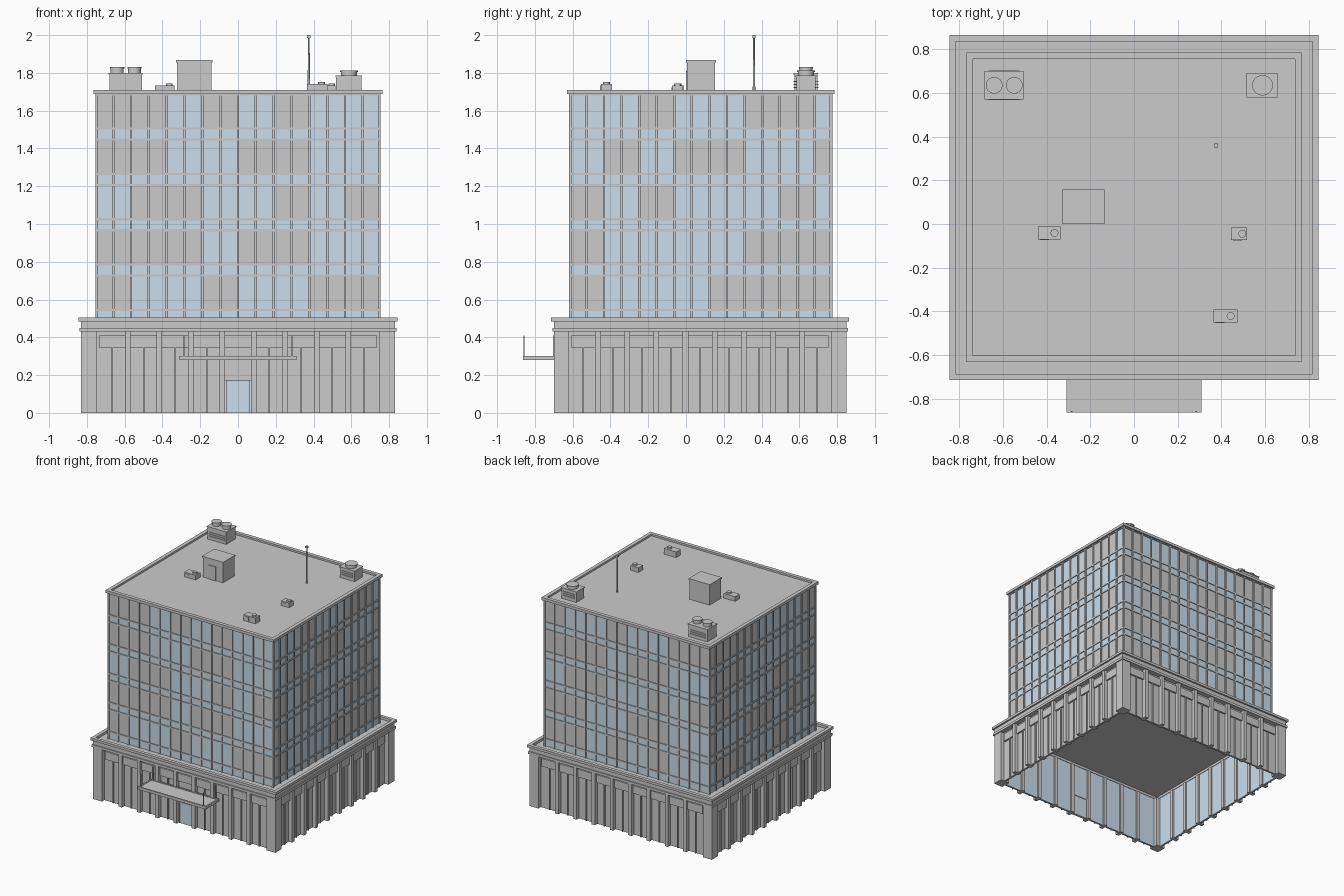
import bpy, bmesh
from mathutils import Matrix, Vector

if "Cube" in bpy.data.objects:
    bpy.data.objects.remove(bpy.data.objects["Cube"])

def material(name, col):
    m = bpy.data.materials.new(name)
    m.diffuse_color = (*col, 1)
    m.use_nodes = True
    m.node_tree.nodes["Principled BSDF"].inputs["Base Color"].default_value = m.diffuse_color
    return m

GLASS = material("blue_glass", (0.60, 0.73, 0.83))

def finish(name, bm, mat=None):
    me = bpy.data.meshes.new(name)
    bm.to_mesh(me)
    bm.free()
    ob = bpy.data.objects.new(name, me)
    bpy.context.collection.objects.link(ob)
    if mat:
        me.materials.append(mat)
    return ob

def add_box(bm, b):
    x0, x1, y0, y1, z0, z1 = b
    mid = Vector(((x0 + x1) / 2, (y0 + y1) / 2, (z0 + z1) / 2))
    size = Matrix.Diagonal((abs(x1 - x0), abs(y1 - y0), abs(z1 - z0), 1))
    bmesh.ops.create_cube(bm, size=1, matrix=Matrix.Translation(mid) @ size)

def boxes(name, items, mat=None):
    bm = bmesh.new()
    for b in items:
        add_box(bm, b)
    return finish(name, bm, mat)

def cylinder(name, x, y, z0, z1, r, r2=None, seg=24):
    bm = bmesh.new()
    bmesh.ops.create_cone(bm, cap_ends=True, segments=seg, radius1=r,
                          radius2=r if r2 is None else r2, depth=z1 - z0,
                          matrix=Matrix.Translation((x, y, (z0 + z1) / 2)))
    ob = finish(name, bm)
    for p in ob.data.polygons:
        p.use_smooth = abs(p.normal.z) < 0.7
    return ob

def on_side(rect, side, u0, u1, d0, d1, z0, z1):
    """Box on one wall: u runs along the wall, d is depth inwards from it."""
    x0, x1, y0, y1 = rect
    if side == "front":
        return (u0, u1, y0 + d0, y0 + d1, z0, z1)
    if side == "back":
        return (u0, u1, y1 - d1, y1 - d0, z0, z1)
    if side == "right":
        return (x1 - d1, x1 - d0, u0, u1, z0, z1)
    return (x0 + d0, x0 + d1, u0, u1, z0, z1)

def ring(rect, w, z0, z1):
    x0, x1, y0, y1 = rect
    return [(x0, x1, y0, y0 + w, z0, z1), (x0, x1, y1 - w, y1, z0, z1),
            (x0, x0 + w, y0 + w, y1 - w, z0, z1), (x1 - w, x1, y0 + w, y1 - w, z0, z1)]

def grow(rect, g):
    return (rect[0] - g, rect[1] + g, rect[2] - g, rect[3] + g)

SIDES = ("front", "right", "back", "left")

# Podium: open underneath, corner piers, nine bays per side
POD = (-0.83, 0.83, -0.70, 0.85)
CORNER, BAYS = 0.08, 9
piers, panels, lintels, glazing, mullions = [], [], [], [], []
for cx in (POD[0], POD[1] - CORNER):
    for cy in (POD[2], POD[3] - CORNER):
        piers.append((cx, cx + CORNER, cy, cy + CORNER, 0, 0.43))
for s in SIDES:
    a, b = (POD[0], POD[1]) if s in ("front", "back") else (POD[2], POD[3])
    a, b = a + CORNER, b - CORNER
    step = (b - a) / BAYS
    for i in range(BAYS):
        u = a + i * step
        if i:
            piers.append(on_side(POD, s, u - .015, u + .015, 0, .06, 0, .43))
        l, r, m = u + .015, u + step - .015, u + step / 2
        door = s == "front" and i == BAYS // 2
        panels.append(on_side(POD, s, u, u + step, .032, .042, .17 if door else 0, .45))
        glazing.append(on_side(POD, s, u, u + step, .042, .048, .17 if door else 0, .45))
        lintels.append(on_side(POD, s, l, r, .018, .032, .345, .41))
        if not door:
            mullions.append(on_side(POD, s, m - .004, m + .004, .022, .032, 0, .345))
boxes("podium_piers", piers)
boxes("podium_panels", panels)
boxes("podium_lintels", lintels)
boxes("podium_mullions", mullions)
boxes("podium_inner_glazing", glazing, GLASS)
boxes("podium_lower_cornice", ring(grow(POD, .008), .06, .43, .45))
boxes("podium_roof", [(*POD, .45, .485)])
boxes("podium_parapet", ring(grow(POD, .014), .028, .485, .505))

# Entrance door and canopy
boxes("entrance_door", [(-.055, .055, -.675, -.655, 0, .17)], GLASS)
boxes("door_frame", [(-.062, -.055, -.68, -.65, 0, .17), (.055, .062, -.68, -.65, 0, .17),
                     (-.062, .062, -.68, -.65, .165, .175)])
boxes("canopy_slab", [(-.305, .305, -.855, -.69, .285, .297)])
boxes("canopy_rim", ring((-.31, .31, -.862, -.69), .012, .28, .302))
boxes("canopy_rods", [(x - .003, x + .003, -.861, -.855, .30, .41) for x in (-.285, .285)])
boxes("canopy_wall_rods", [(x - .003, x + .003, -.705, -.69, .30, .41) for x in (-.285, .285)])

# Tower: pairs of panes, B for blue glass and G for grey blind, top floor last
TOW = (-0.755, 0.755, -0.62, 0.775)
FRONT = ["GBBGBBGG", "GGGBGGBB", "BGGBBGBG", "GGBBGGBB", "GGBGBGBB"]
RIGHT = ["GBBBGGGG", "GBBBBGGG", "GBGBBBGB", "BGBGGBBG", "BBGBBGGB"]
PATTERN = {"front": FRONT, "right": RIGHT,
           "back": [row[::-1] for row in FRONT[::-1]],
           "left": [row for row in RIGHT[::-1]]}
boxes("tower_core", [(*grow(TOW, -.014), .48, 1.69)])
blue, grey, bands, frames, rails = [], [], [], [], []
for s in SIDES:
    long = s in ("front", "back")
    a, b = (TOW[0], TOW[1]) if long else (TOW[2], TOW[3])
    n = 16 if long else 15
    step = (b - a) / n
    for i in range(n + 1):
        u = min(max(a + i * step, a + .006), b - .006)
        frames.append(on_side(TOW, s, u - .006, u + .006, 0, .014, .485, 1.69))
    for f in range(5):
        z = .545 + .24 * f
        bands.append(on_side(TOW, s, a + .01, b - .01, .008, .014, z - .06, z))
        rails += [on_side(TOW, s, a, b, .002, .014, h - .006, h + .006)
                  for h in (z, z + .182)]
        for i in range(n):
            pane = on_side(TOW, s, a + i * step + .004, a + (i + 1) * step - .004,
                           .008, .014, z, z + .182)
            (blue if PATTERN[s][f][i // 2] == "B" else grey).append(pane)
boxes("tower_blue_panes", blue, GLASS)
boxes("tower_grey_panes", grey)
boxes("tower_spandrel_bands", bands, GLASS)
boxes("tower_mullions", frames)
boxes("tower_rails", rails)
boxes("tower_roof", [(*TOW, 1.685, 1.695)])
boxes("tower_parapet", ring(grow(TOW, .011), .03, 1.688, 1.71))

# Stair house on the roof
R = 1.69
boxes("stair_house", [(-.322, -.14, .005, .153, R, 1.855)])
boxes("stair_house_roof", [(-.327, -.135, 0, .158, 1.855, 1.867)])
boxes("stair_house_door", [(-.27, -.205, -.001, .006, R, 1.81)])

# Large cooling units with louvres and round fans
def cooler(name, x0, x1, y0, y1, top, fans, r, fan_top):
    boxes(name, [(x0 + .004, x1 - .004, y0 + .004, y1 - .004, R, top - .008),
                 (x0, x1, y0, y1, top - .008, top)])
    boxes(name + "_louvres", [(x0 + .02, x1 - .02, y0 - .002, y1 + .002, z, z + .006)
                              for z in [R + .03 + .016 * k for k in range(3)]])
    for k, fx in enumerate(fans):
        fy = (y0 + y1) / 2
        cylinder(f"{name}_fan_{k}", fx, fy, top, fan_top - .008, r * .9)
        cylinder(f"{name}_fan_cap_{k}", fx, fy, fan_top - .008, fan_top, r)

cooler("twin_cooler", -.685, -.505, .57, .70, 1.80, (-.64, -.548), .038, 1.83)
cooler("single_cooler", .515, .657, .58, .69, 1.785, (.588,), .047, 1.812)

# Small vents
for k, (x0, x1, y0, y1, top, cx) in enumerate([
        (-.44, -.336, -.071, -.011, 1.733, -.364),
        (.444, .517, -.073, -.016, 1.733, .496),
        (.364, .474, -.451, -.391, 1.742, .442)]):
    boxes(f"vent_{k}", [(x0, x1, y0, y1, R, top), (x0 + .01, x0 + .05, y0 - .003, y0, R + .01, top - .01)])
    cylinder(f"vent_cap_{k}", cx, (y0 + y1) / 2, top, top + .011, .018, seg=16)

# Antenna mast
cylinder("antenna_mast", .375, .36, R, 1.99, .007, .004, 8)
boxes("antenna_tip", [(.366, .384, .351, .369, 1.985, 2.0)])
